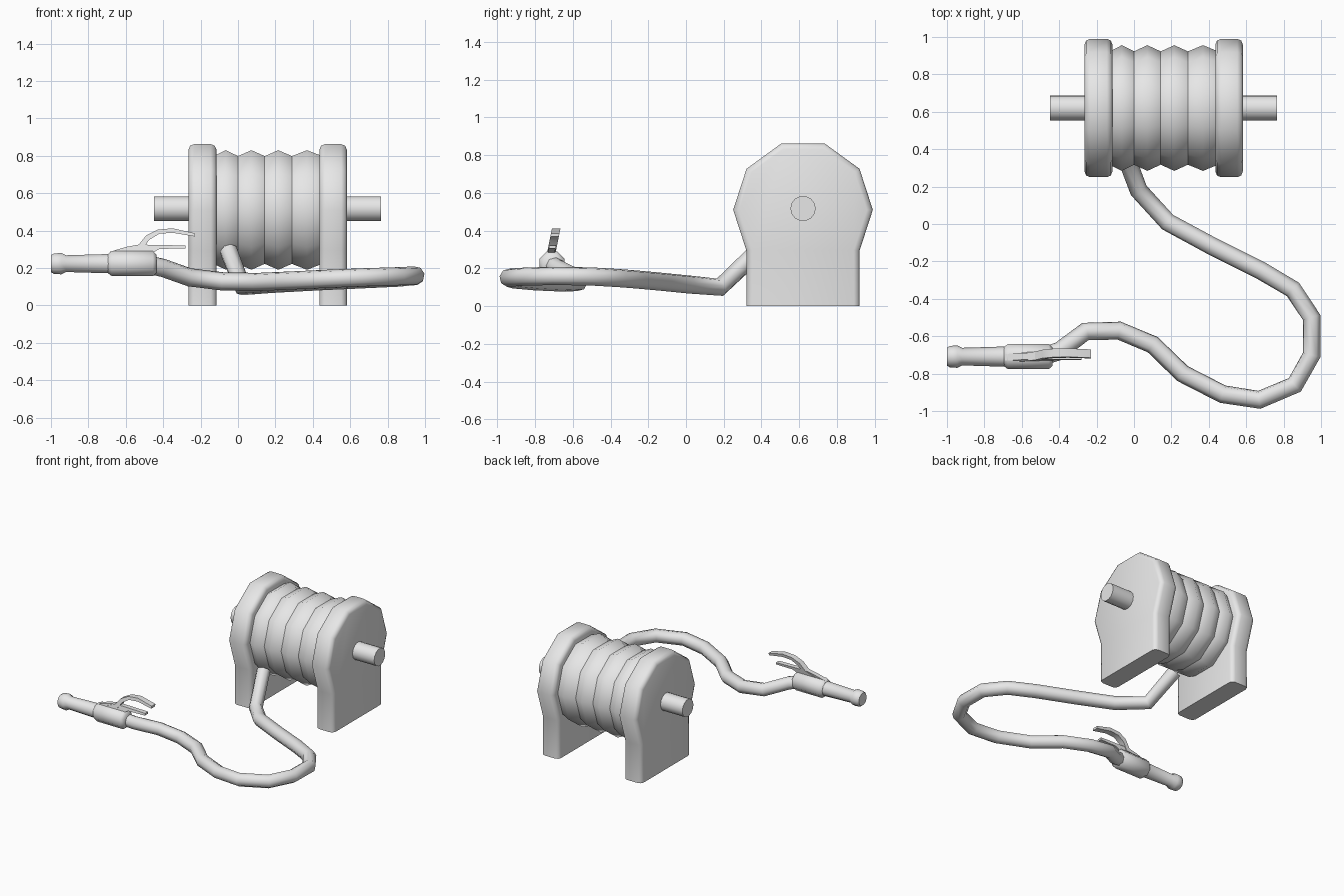
import bpy, bmesh, math
from mathutils import Vector

default = bpy.data.objects.get("Cube")
if default:
    bpy.data.objects.remove(default, do_unlink=True)

GREY = (0.8, 0.8, 0.8, 1.0)
grey = bpy.data.materials.new("light grey")
grey.use_nodes = True
grey.diffuse_color = GREY
grey.node_tree.nodes["Principled BSDF"].inputs["Base Color"].default_value = GREY


def finish(name, mesh, angle=40):
    mesh.name = name
    mesh.materials.clear()
    mesh.materials.append(grey)
    obj = bpy.data.objects.new(name, mesh)
    bpy.context.collection.objects.link(obj)
    bpy.ops.object.select_all(action='DESELECT')
    obj.select_set(True)
    bpy.context.view_layer.objects.active = obj
    bpy.ops.object.shade_smooth_by_angle(angle=math.radians(angle))
    return obj


def from_bmesh(name, bm, angle=40):
    bmesh.ops.recalc_face_normals(bm, faces=bm.faces)
    mesh = bpy.data.meshes.new(name)
    bm.to_mesh(mesh)
    bm.free()
    return finish(name, mesh, angle)


def lathe_x(bm, profile, y, z, sides, capped=True, turn=0.0):
    """Rings of (x, radius) around an axis parallel to x."""
    rings = []
    for x, r in profile:
        angles = [turn + math.tau * i / sides for i in range(sides)]
        rings.append([bm.verts.new((x, y + r * math.cos(a), z + r * math.sin(a))) for a in angles])
    for a, b in zip(rings, rings[1:]):
        for i in range(sides):
            j = (i + 1) % sides
            bm.faces.new((a[i], a[j], b[j], b[i]))
    if capped:
        bm.faces.new(rings[0])
        bm.faces.new(rings[-1])


def prism(points, offset):
    bm = bmesh.new()
    face = bm.faces.new([bm.verts.new(p) for p in points])
    out = bmesh.ops.extrude_face_region(bm, geom=[face])
    moved = [v for v in out["geom"] if isinstance(v, bmesh.types.BMVert)]
    bmesh.ops.translate(bm, verts=moved, vec=offset)
    bmesh.ops.recalc_face_normals(bm, faces=bm.faces)
    return bm


REEL_Y, REEL_Z = 0.62, 0.51

# Upright end plates: a ten-sided head on a straight foot, rounded rims
head = [(REEL_Y + 0.37 * math.cos(math.tau * i / 10), REEL_Z + 0.37 * math.sin(math.tau * i / 10))
        for i in range(-1, 7)]
outline = [(0.92, 0)] + head + [(0.32, 0)]
for name, x0, width in (("right_support", -0.265, 0.15), ("left_support", 0.435, 0.147)):
    bm = prism([(x0, y, z) for y, z in outline], Vector((width, 0, 0)))
    rims = [e for e in bm.edges
            if abs(e.verts[0].co.x - e.verts[1].co.x) < 1e-4
            and max(v.co.z for v in e.verts) > 0.01]
    bmesh.ops.bevel(bm, geom=rims, offset=0.03, segments=2, profile=0.5, affect='EDGES')
    from_bmesh(name, bm, 50)

# Wound drum: four separate ridged bands
bm = bmesh.new()
edges = [-0.13, 0.0, 0.143, 0.288, 0.45]
for a, b in zip(edges, edges[1:]):
    lathe_x(bm, [(a, 0.303), ((a + b) / 2, 0.336), (b, 0.303)], REEL_Y, REEL_Z, 10, capped=False)
from_bmesh("drum_windings", bm, 60)

# Axle
bm = bmesh.new()
lathe_x(bm, [(-0.45, 0.067), (0.765, 0.067)], REEL_Y, 0.517, 14)
from_bmesh("axle", bm)

# Hose
path = [(-0.05, 0.38, 0.29), (0.025, 0.18, 0.10), (0.18, 0.01, 0.115), (0.42, -0.12, 0.128),
        (0.68, -0.25, 0.14), (0.85, -0.35, 0.148), (0.95, -0.5, 0.157), (0.95, -0.7, 0.16),
        (0.86, -0.86, 0.156), (0.67, -0.94, 0.15), (0.475, -0.91, 0.142), (0.26, -0.8, 0.132),
        (0.1, -0.645, 0.125), (-0.08, -0.57, 0.128), (-0.26, -0.575, 0.15),
        (-0.4, -0.68, 0.2), (-0.5, -0.71, 0.222)]
curve = bpy.data.curves.new("hose_path", 'CURVE')
curve.dimensions = '3D'
curve.bevel_depth = 0.049
curve.bevel_resolution = 2
spline = curve.splines.new('POLY')
spline.points.add(len(path) - 1)
for point, co in zip(spline.points, path):
    point.co = (*co, 1)
helper = bpy.data.objects.new("hose_path", curve)
bpy.context.collection.objects.link(helper)
bpy.context.view_layer.update()
hose_mesh = bpy.data.meshes.new_from_object(helper.evaluated_get(bpy.context.evaluated_depsgraph_get()))
bpy.data.objects.remove(helper, do_unlink=True)
finish("hose", hose_mesh, 60)

# Nozzle barrel with flared tip, and the thicker grip
NOZZLE_Y, NOZZLE_Z = -0.709, 0.223
bm = bmesh.new()
lathe_x(bm, [(-1.0, 0.048), (-0.985, 0.057), (-0.945, 0.06), (-0.92, 0.047), (-0.66, 0.055)],
        NOZZLE_Y, NOZZLE_Z, 10)
from_bmesh("nozzle", bm)
bm = bmesh.new()
lathe_x(bm, [(-0.695, 0.056), (-0.675, 0.072), (-0.455, 0.072), (-0.435, 0.052)],
        NOZZLE_Y, NOZZLE_Z, 8, turn=math.pi / 8)
from_bmesh("grip", bm, 50)

# Trigger and curved lever, leaning slightly backwards
trigger = [(-0.69, 0.285), (-0.6, 0.312), (-0.53, 0.325), (-0.28, 0.32), (-0.28, 0.304),
           (-0.42, 0.302), (-0.45, 0.285)]
lever = [(-0.62, 0.29), (-0.53, 0.325), (-0.49, 0.375), (-0.43, 0.405), (-0.35, 0.412),
         (-0.23, 0.385), (-0.23, 0.368), (-0.35, 0.388), (-0.42, 0.383), (-0.475, 0.35),
         (-0.51, 0.3)]
for name, shape, width in (("trigger", trigger, 0.036), ("lever", lever, 0.045)):
    points = [(x, -0.71 - width / 2 + 0.2 * (z - 0.3), z) for x, z in shape]
    from_bmesh(name, prism(points, Vector((0, width, 0))))
